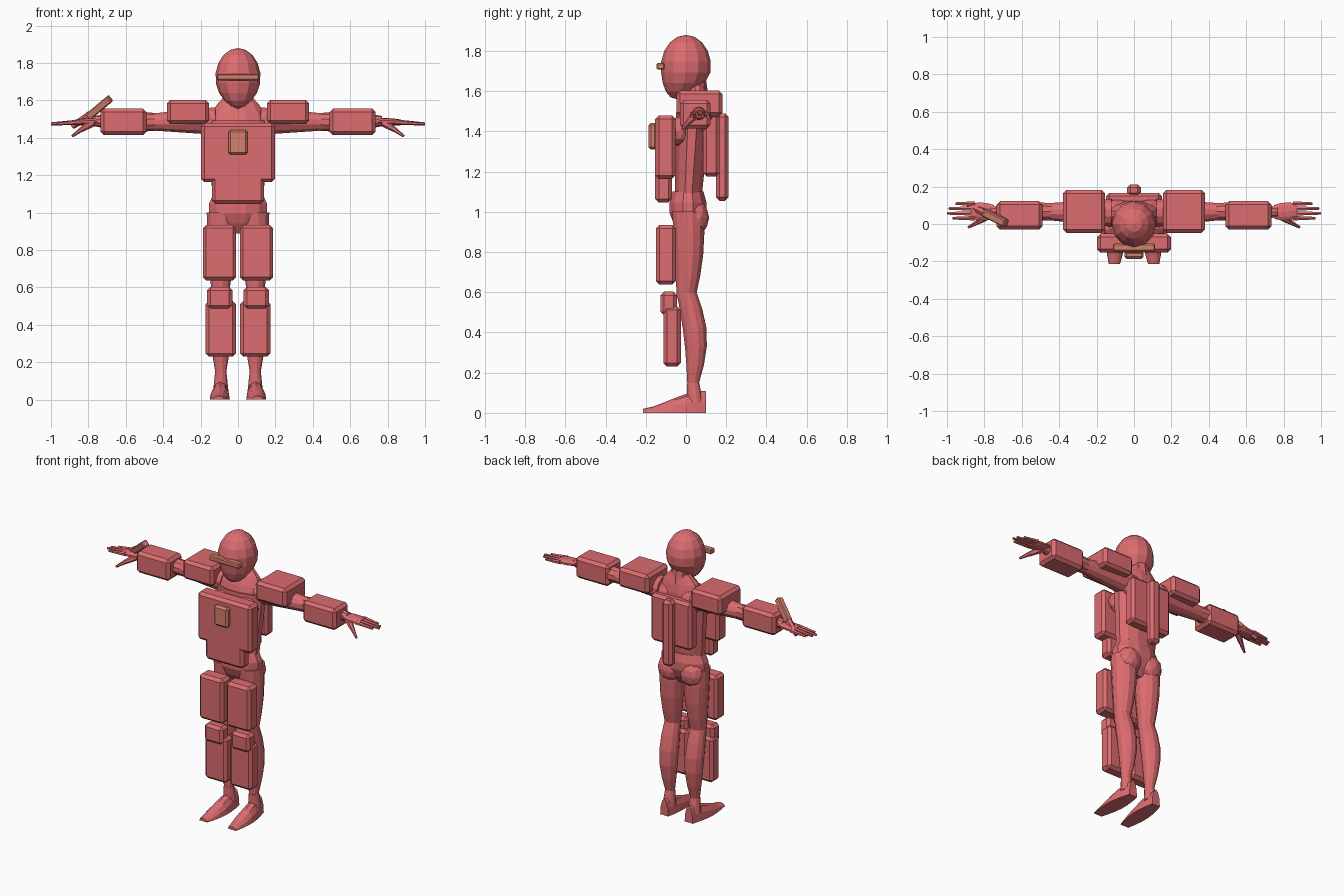
import bpy
import bmesh
from math import sin, cos, pi, tau
from mathutils import Vector

default_cube = bpy.data.objects.get("Cube")
if default_cube:
    bpy.data.objects.remove(default_cube, do_unlink=True)


def make_material(name, colour):
    mat = bpy.data.materials.new(name)
    mat.use_nodes = True
    mat.diffuse_color = colour
    mat.node_tree.nodes["Principled BSDF"].inputs["Base Color"].default_value = colour
    return mat


red = make_material("armour red", (0.72, 0.15, 0.16, 1))
orange = make_material("dull orange", (0.66, 0.22, 0.15, 1))


def finish(name, bm, mat=red, mirrored=False, chamfer=0):
    """Turn a bmesh into an object, optionally chamfered and mirrored."""
    bmesh.ops.recalc_face_normals(bm, faces=bm.faces)
    mesh = bpy.data.meshes.new(name)
    bm.to_mesh(mesh)
    bm.free()
    mesh.materials.append(mat)
    obj = bpy.data.objects.new(name, mesh)
    bpy.context.collection.objects.link(obj)
    if chamfer:
        bevel = obj.modifiers.new("chamfer", "BEVEL")
        bevel.width = chamfer
        bevel.segments = 1
    if mirrored:
        obj.modifiers.new("mirror", "MIRROR").use_mirror_merge = False


def skin(name, rings, **options):
    """Join rings of points into a closed tube."""
    bm = bmesh.new()
    loops = [[bm.verts.new(point) for point in ring] for ring in rings]
    sides = len(loops[0])
    for low, high in zip(loops, loops[1:]):
        for i in range(sides):
            j = (i + 1) % sides
            bm.faces.new((low[i], low[j], high[j], high[i]))
    bm.faces.new(loops[0])
    bm.faces.new(loops[-1])
    finish(name, bm, **options)


def limb(name, start, end, thick, thin, bulge=0, wide=1, bow=0, sides=12, steps=1, **options):
    """Tapered tube that can swell in the middle, flatten and bow backwards."""
    start, end = Vector(start), Vector(end)
    along = end - start
    across = Vector((0, 1, 0)) if abs(along.x) > abs(along.z) else Vector((1, 0, 0))
    across = (across - across.project(along)).normalized()
    up = along.cross(across).normalized()
    rings = []
    for step in range(steps + 1):
        t = step / steps
        swell = sin(pi * t)
        radius = thick + (thin - thick) * t + bulge * swell
        centre = start + along * t + Vector((0, bow * swell, 0))
        angles = [tau * (i + 0.5) / sides for i in range(sides)]
        rings.append([centre + radius * (wide * cos(a) * across + sin(a) * up) for a in angles])
    skin(name, rings, **options)


def box(name, left, right, front, back, bottom, top, chamfer=0.018, **options):
    """Chamfered box between six planes."""
    bm = bmesh.new()
    bmesh.ops.create_cube(bm, size=1)
    for v in bm.verts:
        v.co = (right if v.co.x < 0 else left,
                front if v.co.y < 0 else back,
                bottom if v.co.z < 0 else top)
    finish(name, bm, chamfer=chamfer, **options)


def centred_box(name, half_width, **planes):
    box(name, left=half_width, right=-half_width, **planes)


def muscles(name, centre, radii):
    """Mirrored pair of faceted swellings."""
    bm = bmesh.new()
    bmesh.ops.create_icosphere(bm, subdivisions=2, radius=1)
    for v in bm.verts:
        v.co = [c + p * r for c, p, r in zip(centre, v.co, radii)]
    finish(name, bm, mirrored=True)


# Head: a ball whose lower half narrows forward into the jaw
head = bmesh.new()
bmesh.ops.create_uvsphere(head, u_segments=12, v_segments=9, radius=1)
for v in head.verts:
    jaw = max(0, -v.co.z) ** 2
    narrow = 1 - 0.15 * jaw
    v.co = (0.121 * v.co.x * narrow, 0.125 * v.co.y * narrow - 0.045 * jaw, 1.72 + 0.16 * v.co.z)
finish("head", head)

# Neck and trunk
limb("neck", (0, 0.055, 1.5), (0, 0.03, 1.68), thick=0.068, thin=0.065, sides=10)
limb("torso", (0, 0.01, 1.06), (0, 0.035, 1.49), thick=0.069, thin=0.088, wide=2, steps=4)
limb("upper_shoulders", (0, 0.04, 1.47), (0, 0.06, 1.63), thick=0.088, thin=0.035,
     bulge=0.01, wide=1.9, steps=3)
limb("pelvis", (0, 0.01, 1.1), (0, 0.01, 0.89), thick=0.08, thin=0.04, bulge=0.035,
     wide=1.7, steps=4)
muscles("chest_muscles", (0.08, -0.03, 1.4), (0.085, 0.06, 0.075))
muscles("shoulder_blades", (0.085, 0.085, 1.46), (0.075, 0.05, 0.085))
muscles("buttocks", (0.08, 0.055, 0.97), (0.08, 0.06, 0.085))

# Legs
limb("thighs", (0.088, 0.01, 1), (0.094, 0, 0.57), thick=0.082, thin=0.048,
     bulge=0.008, bow=0.01, steps=4, mirrored=True)
limb("calves", (0.094, 0, 0.61), (0.092, 0.035, 0.14), thick=0.05, thin=0.029,
     bulge=0.02, bow=0.03, steps=5, mirrored=True)
limb("ankles", (0.092, 0.035, 0.15), (0.092, 0.045, 0.05), thick=0.031, thin=0.042,
     mirrored=True)

# Feet: flat-soled sections sloping from the heel down to the toes
foot_rings = []
for step in range(7):
    t = step / 6
    width = 0.03 + 0.024 * sin(pi * t)
    height = 0.02 + 0.09 * cos(pi * t / 2) ** 1.5
    angles = [tau * i / 12 for i in range(12)]
    foot_rings.append([(0.09 + 0.015 * t + width * cos(a), 0.1 - 0.315 * t,
                        height * max(0, sin(a))) for a in angles])
skin("feet", foot_rings, mirrored=True)

# Arms and palms
limb("upper_arms", (0.12, 0.06, 1.49), (0.46, 0.066, 1.485), thick=0.076, thin=0.047,
     steps=3, mirrored=True)
limb("forearms", (0.44, 0.066, 1.485), (0.77, 0.064, 1.49), thick=0.048, thin=0.027,
     bulge=0.014, steps=4, sides=10, mirrored=True)
limb("palms", (0.75, 0.064, 1.49), (0.87, 0.07, 1.482), thick=0.015, thin=0.016,
     bulge=0.004, wide=2.6, steps=3, sides=10, mirrored=True)

# Fingers and thumbs
for i, (finger, tip) in enumerate(
        {"index": 0.97, "middle": 1, "ring": 0.99, "little": 0.955}.items()):
    y = 0.031 + 0.026 * i
    limb(finger + "_fingers", (0.85, y, 1.484), (tip, y, 1.475), thick=0.014, thin=0.008,
         sides=6, mirrored=True)
limb("thumb_bases", (0.78, 0.045, 1.48), (0.835, 0.01, 1.445), thick=0.022, thin=0.014,
     sides=6, mirrored=True)
limb("thumb_tips", (0.83, 0.013, 1.45), (0.885, -0.018, 1.41), thick=0.014, thin=0.007,
     sides=6, mirrored=True)

# Armour on the trunk
centred_box("chest_plate", 0.198, front=-0.153, back=-0.052, bottom=1.163, top=1.48)
centred_box("abdomen_plate", 0.14, front=-0.153, back=-0.07, bottom=1.047, top=1.2)
centred_box("back_pack", 0.15, front=0.085, back=0.167, bottom=1.175, top=1.49)
centred_box("back_rod", 0.037, front=0.148, back=0.212, bottom=1.055, top=1.49)

# Armour on the limbs
box("shoulder_pads", left=0.38, right=0.155, front=-0.047, back=0.182,
    bottom=1.475, top=1.603, mirrored=True)
box("forearm_guards", left=0.735, right=0.49, front=-0.03, back=0.122,
    bottom=1.415, top=1.557, mirrored=True)
box("thigh_plates", left=0.188, right=0.01, front=-0.15, back=-0.05,
    bottom=0.638, top=0.935, mirrored=True)
box("knee_plates", left=0.165, right=0.03, front=-0.127, back=-0.045,
    bottom=0.485, top=0.603, mirrored=True)
box("shin_plates", left=0.173, right=0.011, front=-0.112, back=-0.026,
    bottom=0.23, top=0.53, mirrored=True)

# Orange fittings
centred_box("visor", 0.112, front=-0.146, back=-0.105, bottom=1.708, top=1.741,
            chamfer=0.006, mat=orange)
centred_box("chest_light", 0.052, front=-0.187, back=-0.145, bottom=1.31, top=1.443,
            chamfer=0.012, mat=orange)

# Tool held in the right hand
limb("tool_grip", (-0.885, 0.1, 1.462), (-0.79, 0.057, 1.523), thick=0.016, thin=0.022,
     sides=6)
limb("tool_head", (-0.8, 0.062, 1.513), (-0.683, 0.003, 1.611), thick=0.029, thin=0.029,
     sides=4, chamfer=0.006, mat=orange)
